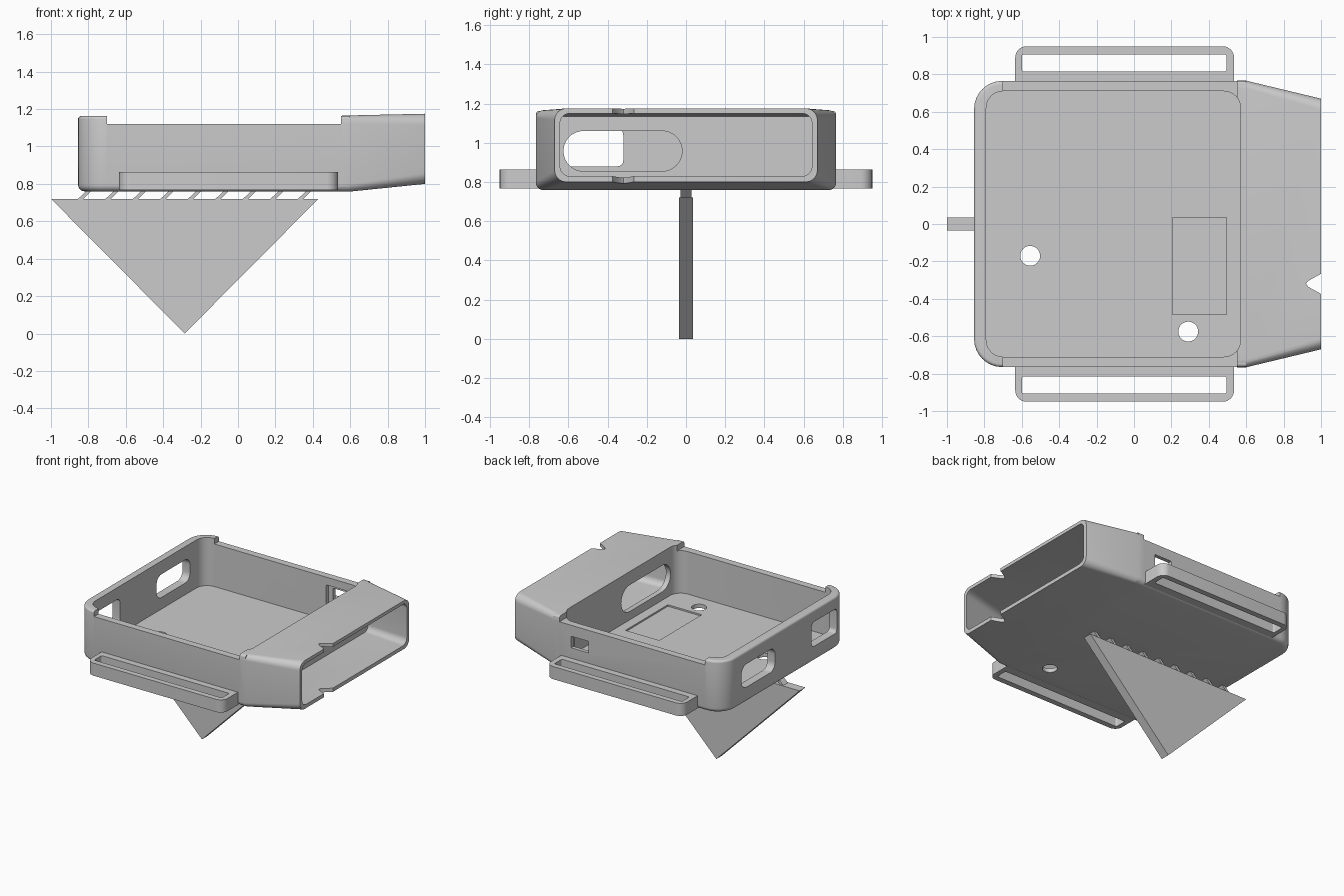
import bpy, bmesh, math

if "Cube" in bpy.data.objects:
    bpy.data.objects.remove(bpy.data.objects["Cube"], do_unlink=True)

grey = bpy.data.materials.new("plain_grey")
grey.use_nodes = True
COLOUR = (0.6, 0.6, 0.6, 1)
grey.diffuse_color = COLOUR
grey.node_tree.nodes["Principled BSDF"].inputs["Base Color"].default_value = COLOUR


def rounded(a0, a1, b0, b1, r0, r1=None, seg=8):
    """Rounded rectangle; r0 rounds the a0 end, r1 the a1 end."""
    r1 = r0 if r1 is None else r1
    corners = [(a1 - r1, b1 - r1, r1, 0), (a0 + r0, b1 - r0, r0, 1),
               (a0 + r0, b0 + r0, r0, 2), (a1 - r1, b0 + r1, r1, 3)]
    pts = []
    for a, b, r, quarter in corners:
        for i in range(seg + 1):
            t = (quarter + i / seg) * math.pi / 2
            pts.append((a + r * math.cos(t), b + r * math.sin(t)))
    return pts


def loft(name, axis, sections):
    """Solid through (position, outline) sections stacked along an axis."""
    bm = bmesh.new()
    rings = []
    for pos, outline in sections:
        ring = []
        for a, b in outline:
            co = [a, b]
            co.insert(axis, pos)
            ring.append(bm.verts.new(co))
        rings.append(ring)
    n = len(rings[0])
    for low, high in zip(rings, rings[1:]):
        for i in range(n):
            j = (i + 1) % n
            bm.faces.new((low[i], low[j], high[j], high[i]))
    bm.faces.new(rings[0])
    bm.faces.new(rings[-1])
    bmesh.ops.recalc_face_normals(bm, faces=bm.faces)
    mesh = bpy.data.meshes.new(name)
    bm.to_mesh(mesh)
    bm.free()
    mesh.materials.append(grey)
    obj = bpy.data.objects.new(name, mesh)
    bpy.context.collection.objects.link(obj)
    return obj


def prism(name, axis, start, end, outline):
    return loft(name, axis, [(start, outline), (end, outline)])


def combine(target, tool, operation="DIFFERENCE"):
    mod = target.modifiers.new("combine", "BOOLEAN")
    mod.operation = operation
    mod.solver = "EXACT"
    mod.object = tool
    bpy.context.view_layer.objects.active = target
    bpy.ops.object.modifier_apply(modifier=mod.name)
    bpy.data.objects.remove(tool, do_unlink=True)


def smooth(obj):
    bpy.ops.object.select_all(action="DESELECT")
    obj.select_set(True)
    bpy.context.view_layer.objects.active = obj
    bpy.ops.object.shade_smooth_by_angle(angle=math.radians(30))


# Tray with softened upper and lower edges
def tray_outline(d):
    return rounded(-0.855 + d, 0.6, -0.765 + d, 0.765 - d, 0.15 - d, 0.001)


EDGE = 0.035
levels = []
for i in range(6):
    t = i / 5 * math.pi / 2
    levels.append((EDGE * (1 - math.sin(t)), EDGE * (1 - math.cos(t))))
sections = [(0.76 + h, tray_outline(d)) for h, d in reversed([(b, a) for a, b in levels])]
sections = [(0.76 + h, tray_outline(d)) for d, h in levels]
rim = [(1.163 - h * 0.5, tray_outline(d * 0.5)) for d, h in reversed(levels)]
case = loft("case_shell", 2, sections + rim)

# Tapered hood joined to the tray
hood = loft("hood", 0, [
    (0.55, rounded(-0.766, 0.766, 0.759, 1.164, 0.037)),
    (0.6, rounded(-0.766, 0.766, 0.759, 1.166, 0.04)),
    (1.0, rounded(-0.67, 0.67, 0.8, 1.175, 0.06))])
combine(case, hood, "UNION")

# Open tray cavity, hood cavity and lowered side walls
combine(case, prism("tray_cut", 2, 0.79, 1.4, rounded(-0.79, 0.57, -0.71, 0.71, 0.09)))
combine(case, loft("hood_cut", 0, [
    (0.61, rounded(-0.725, 0.725, 0.795, 1.135, 0.045)),
    (1.01, rounded(-0.64, 0.64, 0.83, 1.15, 0.05))]))
combine(case, prism("rim_cut", 2, 1.12, 1.4, rounded(-0.7, 0.55, -0.9, 0.9, 0.001)))

# Openings: cable slot, end windows, side port
combine(case, prism("slot_cut", 0, 0.5, 0.7, rounded(-0.625, -0.02, 0.855, 1.06, 0.102)))
combine(case, prism("window_cut", 0, -0.95, -0.7, rounded(-0.63, -0.32, 0.88, 1.07, 0.03)))
combine(case, prism("window_cut", 0, -0.95, -0.7, rounded(0.13, 0.54, 0.88, 1.06, 0.06)))
combine(case, prism("port_cut", 1, 0.6, 0.9, rounded(0.3, 0.45, 0.945, 1.035, 0.005)))
combine(case, prism("port_recess", 1, 0.6, 0.735, rounded(0.26, 0.46, 0.91, 1.06, 0.005)))

# Floor holes and shallow floor pocket
for x, y in ((-0.555, -0.17), (0.29, -0.575)):
    r = 0.053
    combine(case, prism("hole_cut", 2, 0.7, 0.85, rounded(x - r, x + r, y - r, y + r, r * 0.999)))
combine(case, prism("pocket_cut", 2, 0.778, 0.85, rounded(0.205, 0.495, -0.485, 0.035, 0.002)))

# Notch through the hood roof and floor at its open end
notch = [(1.02, -0.255), (0.93, -0.305), (0.92, -0.32), (0.93, -0.335), (1.02, -0.385)]
combine(case, prism("notch_cut", 2, 0.7, 1.3, notch))
smooth(case)

# Strap loops on both long sides
for name, side in (("front_strap_loop", -1), ("back_strap_loop", 1)):
    y0, y1 = sorted((side * 0.64, side * 0.95))
    s0, s1 = sorted((side * 0.815, side * 0.907))
    z0, z1 = 0.766, 0.864
    loop = prism(name, 2, z0, z1, rounded(-0.635, 0.535, y0, y1, 0.06))
    combine(loop, prism("strap_cut", 2, 0.7, 0.9, rounded(-0.6, 0.495, s0, s1, 0.012)))
    inner = sorted((side * 0.5, side * 0.74))
    combine(loop, prism("trim_cut", 2, 0.7, 0.9, rounded(-0.8, 0.8, *inner, 0.001)))
    smooth(loop)

# Triangular fin below the tray
prism("fin", 1, -0.035, 0.035, [(-1.0, 0.72), (0.43, 0.72), (-0.285, 0.0)])

# Slanted ribs joining the fin to the tray
for i in range(9):
    x = -0.857 + i * 0.147
    prism(f"fin_rib_{i + 1}", 1, -0.028, 0.028,
          [(x, 0.718), (x + 0.028, 0.718), (x + 0.075, 0.763), (x + 0.047, 0.763)])
